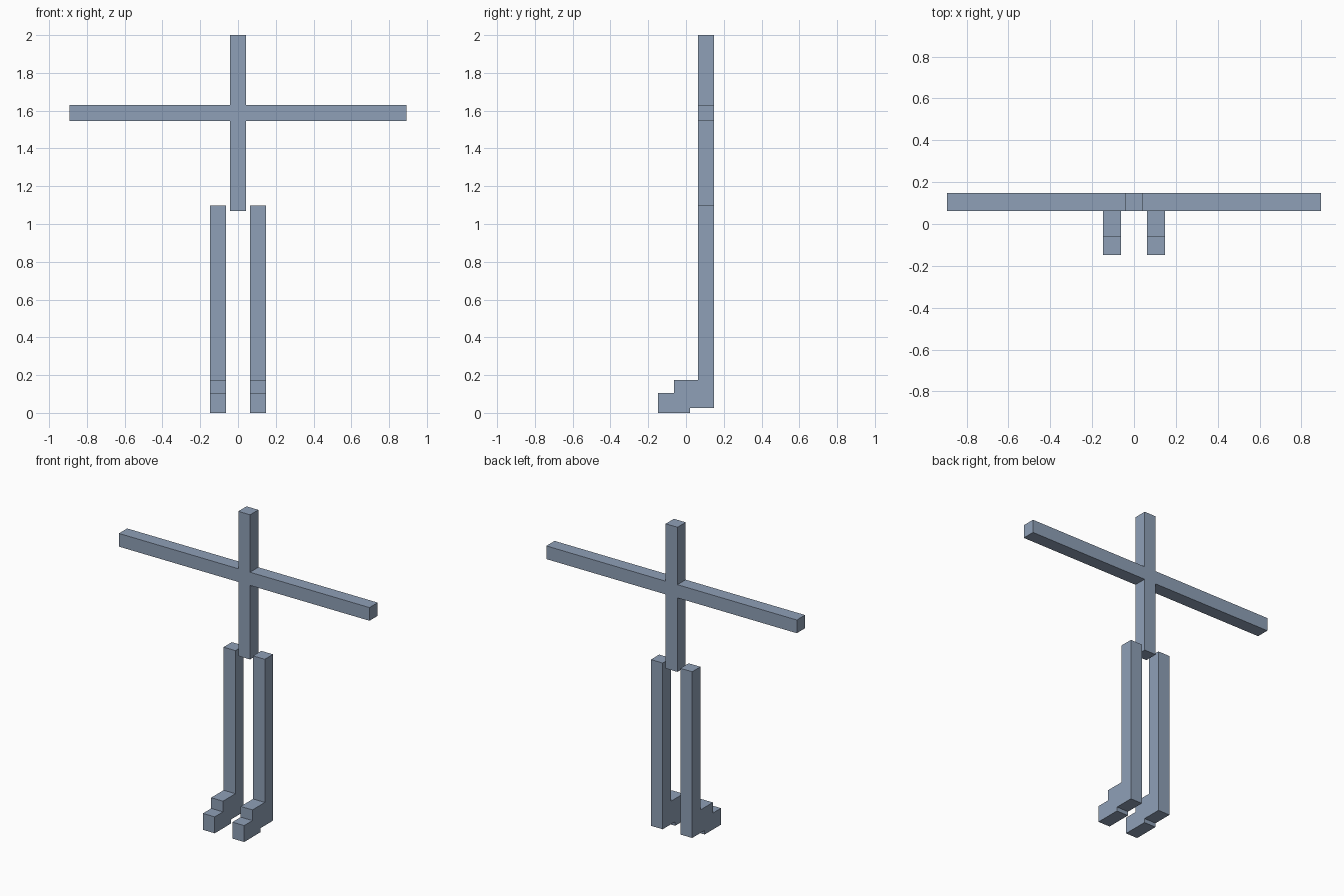
import bpy
import bmesh
from mathutils import Vector

if "Cube" in bpy.data.objects:
    bpy.data.objects.remove(bpy.data.objects["Cube"])

mat = bpy.data.materials.new("blue_grey")
mat.diffuse_color = (0.275, 0.352, 0.474, 1)
mat.use_nodes = True
mat.node_tree.nodes["Principled BSDF"].inputs["Base Color"].default_value = mat.diffuse_color


def extrude_profile(name, points, offset):
    """Make a solid by sweeping a closed flat outline along an offset."""
    bm = bmesh.new()
    face = bm.faces.new([bm.verts.new(p) for p in points])
    swept = bmesh.ops.extrude_face_region(bm, geom=[face])["geom"]
    verts = [v for v in swept if isinstance(v, bmesh.types.BMVert)]
    bmesh.ops.translate(bm, verts=verts, vec=Vector(offset))
    bmesh.ops.recalc_face_normals(bm, faces=bm.faces)
    mesh = bpy.data.meshes.new(name)
    bm.to_mesh(mesh)
    bm.free()
    mesh.materials.append(mat)
    obj = bpy.data.objects.new(name, mesh)
    bpy.context.collection.objects.link(obj)


H = 0.042            # half thickness of every bar
BACK, FRONT = 0.147, 0.063
SPAN = 0.893         # half arm span

# Torso and outstretched arms: one cross-shaped outline
right_half = [(H, 1.068), (H, 1.545), (SPAN, 1.545),
              (SPAN, 1.63), (H, 1.63), (H, 2.0)]
outline = right_half + [(-x, z) for x, z in reversed(right_half)]
extrude_profile("torso_and_arms", [(x, FRONT, z) for x, z in outline],
                (0, BACK - FRONT, 0))

# Legs with stepped feet: one side outline, swept across the leg width
leg = [(BACK, 0.026), (BACK, 1.097), (FRONT, 1.097), (FRONT, 0.175),
       (-FRONT, 0.175), (-FRONT, 0.106), (-BACK, 0.106), (-BACK, 0),
       (0.02, 0), (0.02, 0.026)]
for name, x in (("left_leg", -0.105), ("right_leg", 0.105)):
    extrude_profile(name, [(x - H, y, z) for y, z in leg], (2 * H, 0, 0))
